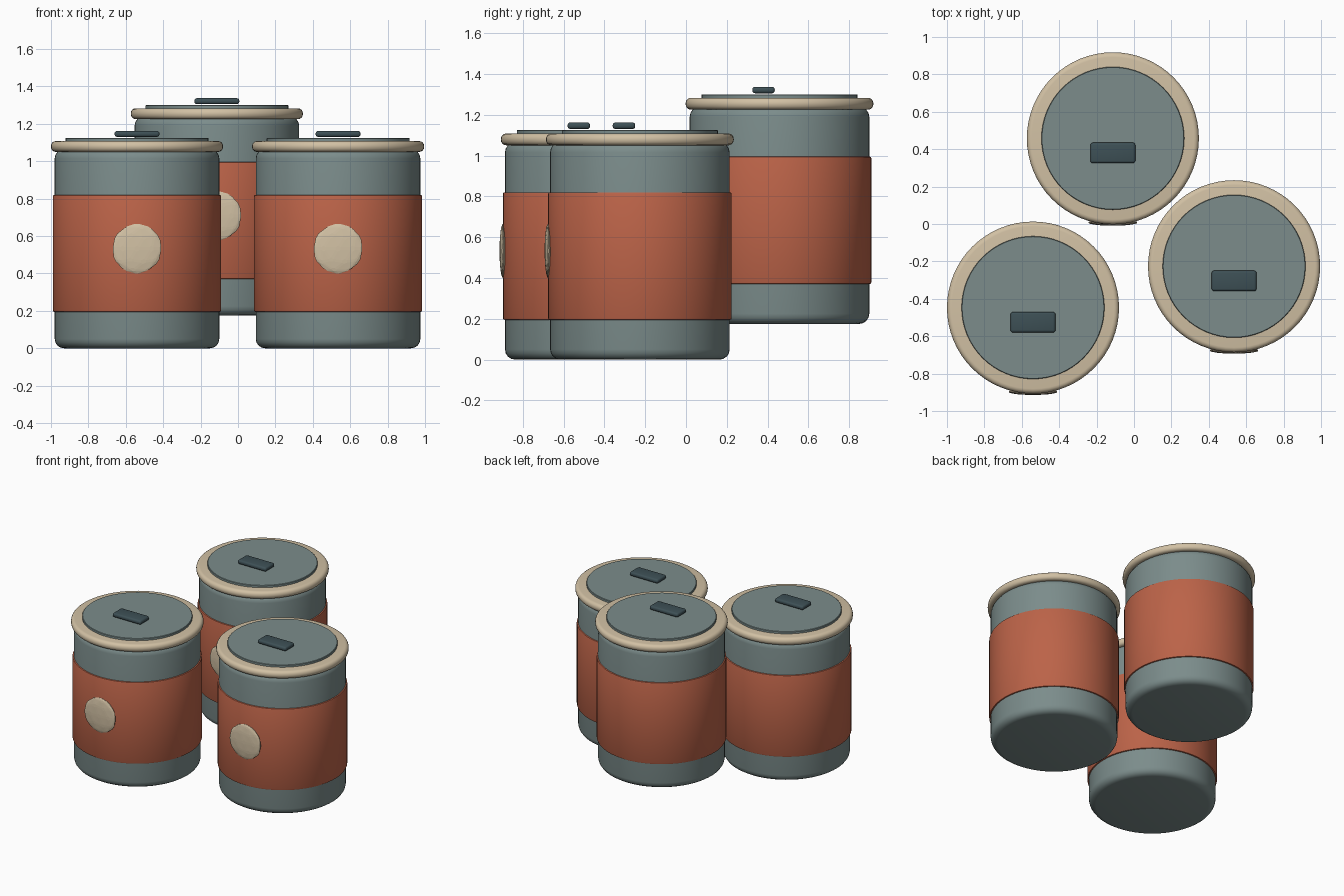
import bpy, bmesh, math
from mathutils import Matrix

if "Cube" in bpy.data.objects:
    bpy.data.objects.remove(bpy.data.objects["Cube"])


def material(name, rgb):
    m = bpy.data.materials.new(name)
    m.diffuse_color = (*rgb, 1)
    m.use_nodes = True
    m.node_tree.nodes["Principled BSDF"].inputs["Base Color"].default_value = m.diffuse_color
    return m


TEAL = material("grey_teal", (0.20, 0.265, 0.26))
CLAY = material("terracotta", (0.50, 0.125, 0.065))
CREAM = material("cream", (0.64, 0.53, 0.37))
SLATE = material("dark_slate", (0.047, 0.08, 0.092))


def finish(bm, name, mat, loc, smooth=True):
    bmesh.ops.recalc_face_normals(bm, faces=bm.faces)
    mesh = bpy.data.meshes.new(name)
    bm.to_mesh(mesh)
    bm.free()
    mesh.materials.append(mat)
    ob = bpy.data.objects.new(name, mesh)
    ob.location = loc
    bpy.context.collection.objects.link(ob)
    if smooth:
        bpy.ops.object.select_all(action='DESELECT')
        ob.select_set(True)
        bpy.context.view_layer.objects.active = ob
        bpy.ops.object.shade_smooth_by_angle(angle=math.radians(35))
    return ob


def bevel_edges(bm, width, segments, min_angle=1.0):
    edges = [e for e in bm.edges if e.calc_face_angle(0) > min_angle]
    bmesh.ops.bevel(bm, geom=edges, offset=width, segments=segments,
                    profile=0.5, affect='EDGES')


def drum(name, mat, radius, z0, z1, width, loc, segments=4):
    """Upright disc or cylinder with rounded rims."""
    bm = bmesh.new()
    bmesh.ops.create_cone(bm, cap_ends=True, segments=64, radius1=radius, radius2=radius,
                          depth=z1 - z0, matrix=Matrix.Translation((0, 0, (z0 + z1) / 2)))
    bevel_edges(bm, width, segments)
    return finish(bm, name, mat, loc)


def canister(tag, loc):
    drum("body_" + tag, TEAL, 0.44, 0.0, 1.065, 0.05, loc)
    drum("band_" + tag, CLAY, 0.45, 0.195, 0.82, 0.008, loc, 2)
    drum("rim_" + tag, CREAM, 0.46, 1.05, 1.108, 0.026, loc)
    drum("lid_" + tag, TEAL, 0.382, 1.08, 1.125, 0.003, loc, 1)

    # Rounded slab handle, set forward on the lid
    bm = bmesh.new()
    bmesh.ops.create_cube(bm, size=1, matrix=Matrix.Translation((0, -0.078, 1.146))
                          @ Matrix.Diagonal((0.24, 0.11, 0.032, 1)))
    bevel_edges(bm, 0.013, 3)
    finish(bm, "handle_" + tag, SLATE, loc)

    # Faceted pebble badge on the front of the band
    bm = bmesh.new()
    bmesh.ops.create_icosphere(bm, subdivisions=2, radius=0.137)
    bevel_edges(bm, 0.008, 1, 0.05)
    bmesh.ops.transform(bm, verts=bm.verts, matrix=Matrix.Translation((0, -0.45, 0.533))
                        @ Matrix.Diagonal((1, 0.13, 1, 1)))
    finish(bm, "badge_" + tag, CREAM, loc, smooth=False)


canister("left", (-0.54, -0.447, 0))
canister("right", (0.535, -0.226, 0))
canister("back", (-0.113, 0.458, 0.175))
